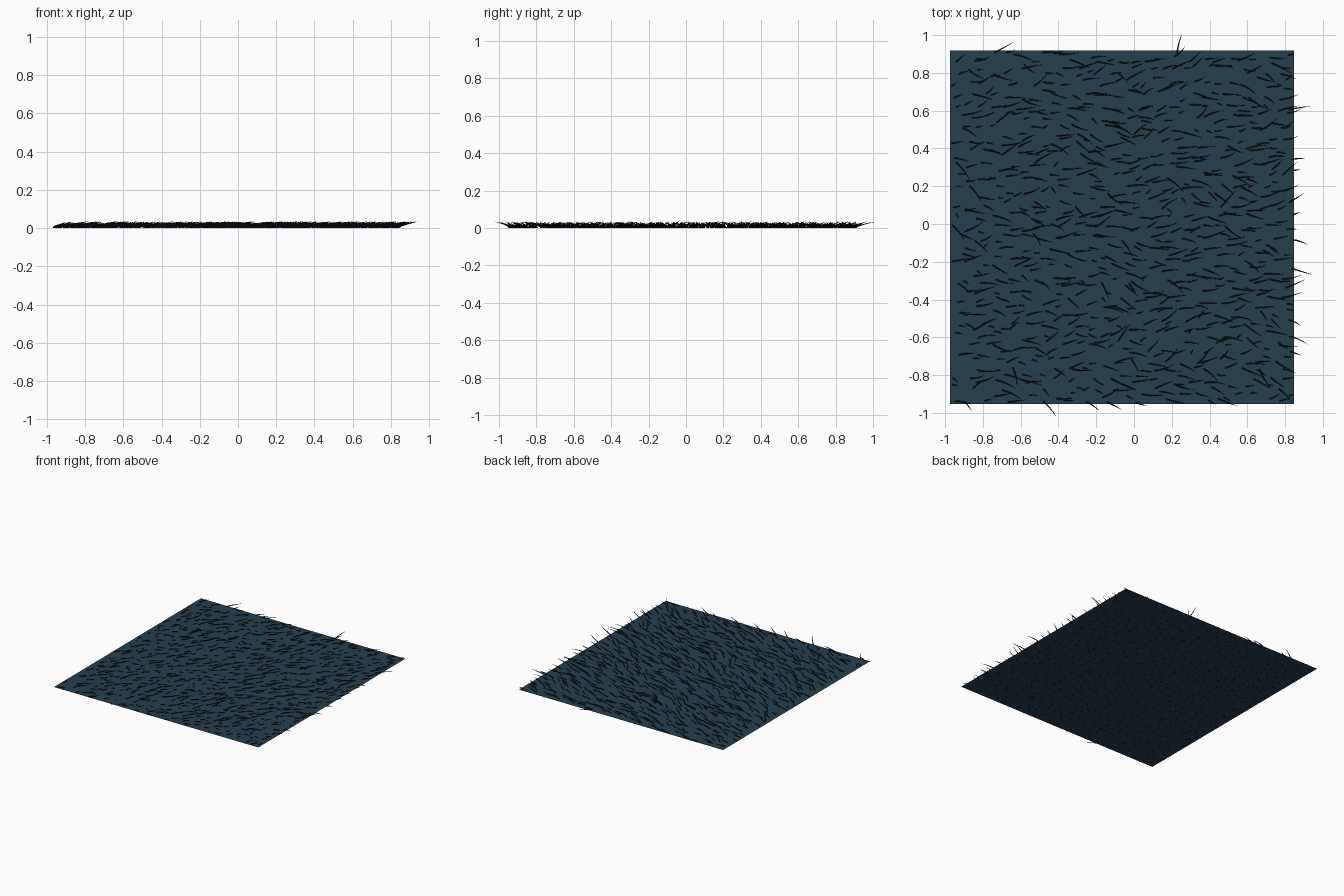
import bpy, bmesh, math, random
from mathutils import Vector, noise

if "Cube" in bpy.data.objects:
    bpy.data.objects.remove(bpy.data.objects["Cube"])

random.seed(7)
X0, X1, Y0, Y1 = -0.973, 0.847, -0.952, 0.918   # ground patch limits


def material(name, rgb):
    m = bpy.data.materials.new(name)
    m.diffuse_color = (*rgb, 1)
    m.use_nodes = True
    m.node_tree.nodes["Principled BSDF"].inputs["Base Color"].default_value = m.diffuse_color
    return m


def add_object(name, bm, mat):
    me = bpy.data.meshes.new(name)
    bm.to_mesh(me)
    bm.free()
    me.materials.append(mat)
    ob = bpy.data.objects.new(name, me)
    bpy.context.collection.objects.link(ob)
    return ob


# Flat ground patch
bm = bmesh.new()
bm.faces.new([bm.verts.new(c) for c in
              ((X0, Y0, .004), (X1, Y0, .004), (X1, Y1, .004), (X0, Y1, .004))])
add_object("ground_patch", bm, material("deep blue", (0.019, 0.050, 0.080)))


def strand(bm, x, y, angle, length, bend, height):
    """Thin three-sided tapered strand that sweeps sideways while rising."""
    steps, rings = 4, []
    pos = Vector((x, y, 0))
    for i in range(steps + 1):
        t = i / steps
        a = angle + bend * (t - 0.3)
        d = Vector((math.cos(a), math.sin(a), 0))
        if i:
            pos = pos + d * length / steps
        z = height * (t ** 0.8)
        r = 0.0052 * (1 - t) ** 0.7
        side = Vector((-d.y, d.x, 0))
        up = Vector((-d.x * 0.3, -d.y * 0.3, 0.9))
        c = Vector((pos.x, pos.y, z))
        if i == steps:
            rings.append([bm.verts.new(c)])
        else:
            rings.append([bm.verts.new(c + (side * math.cos(q) + up * math.sin(q)) * r
                                       + Vector((0, 0, r * 0.5)))
                          for q in (math.pi / 2, math.pi * 7 / 6, math.pi * 11 / 6)])
    for lo, hi in zip(rings, rings[1:]):
        for k in range(3):
            n = (k + 1) % 3
            if len(hi) == 1:
                bm.faces.new((lo[n], lo[k], hi[0]))
            else:
                bm.faces.new((lo[n], lo[k], hi[k], hi[n]))


# Strands scattered over the patch, combed towards +x
bm = bmesh.new()
N = 29
for i in range(N):
    for j in range(N):
        x = X0 + 0.006 + (X1 - X0 - 0.012) * (i + random.random()) / N
        y = Y0 + 0.006 + (Y1 - Y0 - 0.012) * (j + random.random()) / N
        flow = noise.noise(Vector((x * 2.5, y * 2.5, 3))) * 0.7 + 0.12 * y
        angle = flow + random.gauss(0, 0.32)
        size = random.random()
        length = 0.03 + 0.095 * size
        strand(bm, x, y, angle, length, random.uniform(-0.6, 0.6),
               0.018 + 0.018 * size)
bmesh.ops.recalc_face_normals(bm, faces=bm.faces)
strands = add_object("strands", bm, material("near black blue", (0.0055, 0.011, 0.016)))
for p in strands.data.polygons:
    p.use_smooth = True
